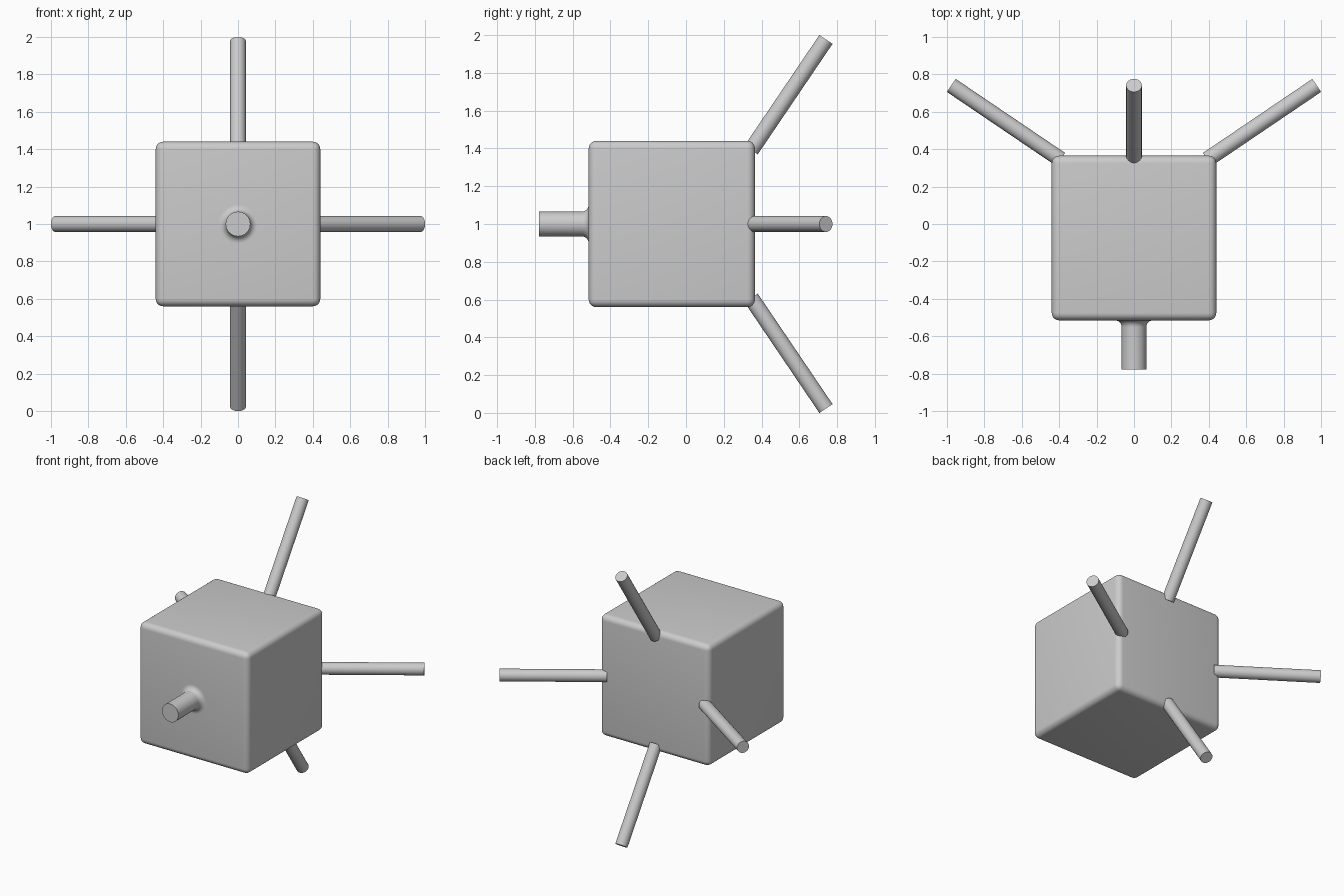
import bpy, bmesh
from math import radians, pi, cos, sin
from mathutils import Vector, Matrix

if "Cube" in bpy.data.objects:
    bpy.data.objects.remove(bpy.data.objects["Cube"])

CENTRE = Vector((0, 0, 1))


def add_object(name, bm):
    mesh = bpy.data.meshes.new(name)
    bmesh.ops.recalc_face_normals(bm, faces=bm.faces)
    bm.to_mesh(mesh)
    bm.free()
    obj = bpy.data.objects.new(name, mesh)
    bpy.context.collection.objects.link(obj)
    bpy.ops.object.select_all(action='DESELECT')
    obj.select_set(True)
    bpy.context.view_layer.objects.active = obj
    bpy.ops.object.shade_smooth_by_angle(angle=radians(35))
    return obj


# Cube body with rounded edges
bm = bmesh.new()
bmesh.ops.create_cube(bm, size=0.88)
bmesh.ops.bevel(bm, geom=bm.edges[:], offset=0.04, segments=6, profile=0.5,
                affect='EDGES')
bmesh.ops.translate(bm, verts=bm.verts, vec=(0, -0.075, 1))
add_object("body", bm)

# Front pin: lathed profile of (radius, y) with a fillet at its base
R, FILLET, FACE = 0.066, 0.036, -0.515
profile = [(0, -0.778), (R, -0.778)]
for i in range(9):
    a = i / 8 * pi / 2
    profile.append((R + FILLET * (1 - cos(a)), FACE - FILLET * (1 - sin(a))))
profile.append((R + FILLET, FACE + 0.01))
profile.append((0, FACE + 0.01))
bm = bmesh.new()
verts = [bm.verts.new((r, y, 1)) for r, y in profile]
edges = [bm.edges.new(pair) for pair in zip(verts, verts[1:])]
bmesh.ops.spin(bm, geom=verts + edges, cent=CENTRE, axis=(0, 1, 0),
               angle=2 * pi, steps=40)
bmesh.ops.remove_doubles(bm, verts=bm.verts, dist=0.0001)
add_object("front_pin", bm)

# Four rods splaying backwards from the middles of the rear edges
start, end = Vector((0, 0.345, 0.392)), Vector((0, 0.741, 0.977))
axis = end - start
for i, side in enumerate(("top", "right", "bottom", "left")):
    bm = bmesh.new()
    bmesh.ops.create_cone(bm, cap_ends=True, segments=32, radius1=0.042,
                          radius2=0.042, depth=axis.length)
    place = (Matrix.Translation(CENTRE) @ Matrix.Rotation(i * pi / 2, 4, 'Y')
             @ Matrix.Translation((start + end) / 2)
             @ Vector((0, 0, 1)).rotation_difference(axis).to_matrix().to_4x4())
    bmesh.ops.transform(bm, matrix=place, verts=bm.verts)
    add_object(side + "_rod", bm)
